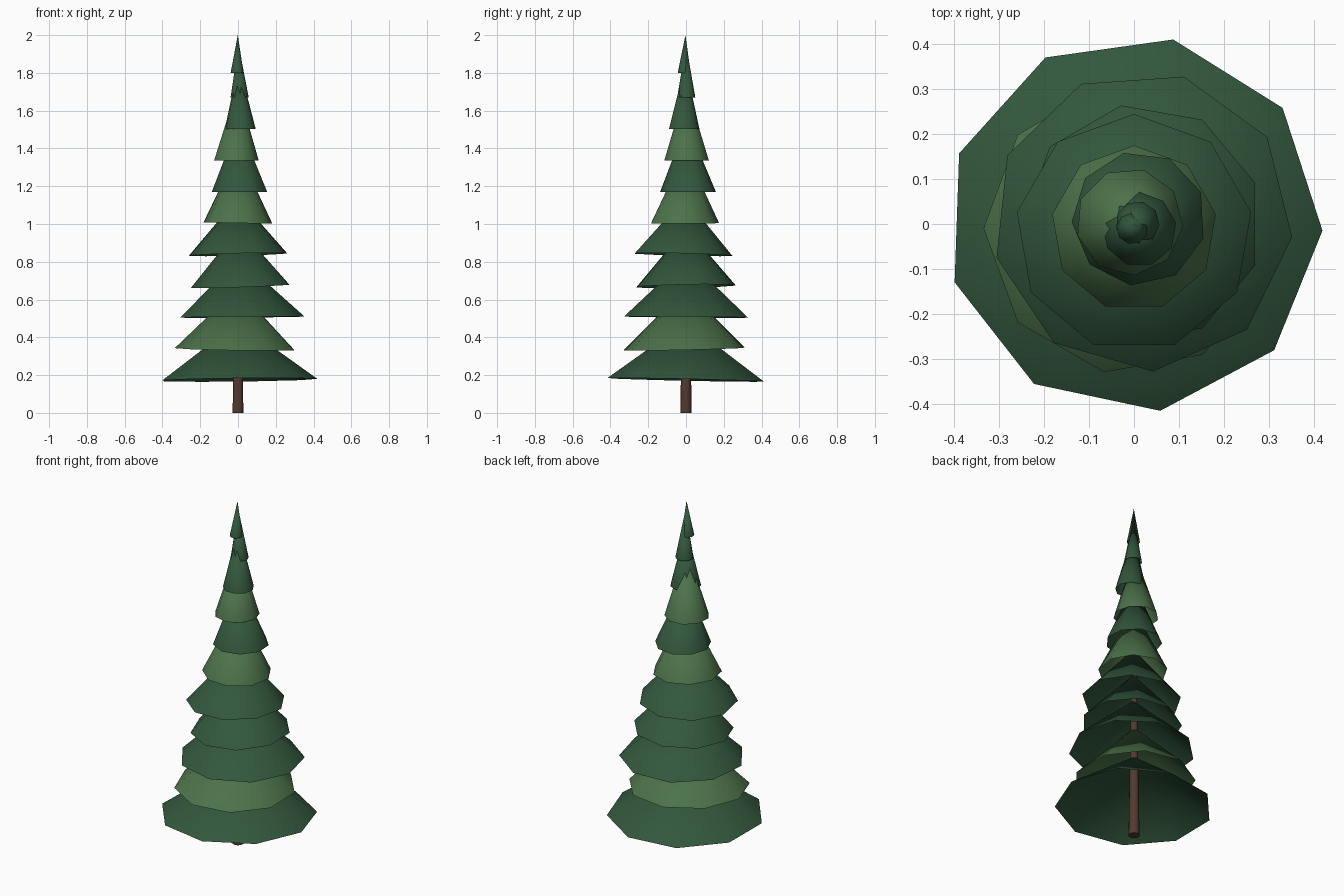
import bpy, bmesh
from math import sin, cos, radians

if "Cube" in bpy.data.objects:
    bpy.data.objects.remove(bpy.data.objects["Cube"])


def material(name, color):
    m = bpy.data.materials.new(name)
    m.diffuse_color = (*color, 1.0)
    m.use_nodes = True
    m.node_tree.nodes["Principled BSDF"].inputs["Base Color"].default_value = m.diffuse_color
    return m


DARK = material("dark green", (0.032, 0.095, 0.046))
LIGHT = material("light green", (0.072, 0.168, 0.068))
BROWN = material("bark brown", (0.085, 0.042, 0.028))


def add_object(name, bm, mat):
    mesh = bpy.data.meshes.new(name)
    bm.to_mesh(mesh)
    bm.free()
    mesh.materials.append(mat)
    mesh.polygons.foreach_set("use_smooth", [True] * len(mesh.polygons))
    obj = bpy.data.objects.new(name, mesh)
    bpy.context.collection.objects.link(obj)
    return obj


def add_tier(name, cx, cy, radius, phase, z, top, slope_x, slope_y, mat):
    """Open nine-sided cone with a slightly tilted rim and its tip near the axis."""
    bm = bmesh.new()
    tip = bm.verts.new((cx * 0.3, cy * 0.3, top))
    rim = []
    for i in range(9):
        a = radians(phase + 40 * i)
        x, y = cx + radius * cos(a), cy + radius * sin(a)
        rim.append(bm.verts.new((x, y, z + slope_x * x + slope_y * y)))
    for i in range(9):
        bm.faces.new((rim[i], rim[(i + 1) % 9], tip))
    add_object(name, bm, mat)


# Trunk: tapered pole running up inside the branches
bm = bmesh.new()
bmesh.ops.create_cone(bm, cap_ends=True, segments=10, radius1=0.03,
                      radius2=0.006, depth=1.6)
bmesh.ops.translate(bm, verts=bm.verts, vec=(0, 0, 0.8))
trunk = add_object("trunk", bm, BROWN)
for p in trunk.data.polygons:
    p.use_smooth = abs(p.normal.z) < 0.9

# Branch tiers: centre x, y, radius, phase, rim height, tip height, rim slopes
tiers = [
    (0.00, 0.00, 0.42, -2, 0.175, 0.48, 0.012, -0.022, DARK),
    (-0.01, -0.01, 0.325, 20, 0.338, 0.66, -0.015, 0.022, LIGHT),
    (0.019, 0.006, 0.335, -6, 0.507, 0.82, 0.008, -0.008, DARK),
    (0.018, 0.00, 0.268, 20, 0.670, 0.98, 0.035, 0.020, DARK),
    (0.00, -0.02, 0.265, 10, 0.838, 1.14, 0.025, -0.025, DARK),
    (0.00, -0.01, 0.185, 10, 1.005, 1.39, -0.02, 0.0, LIGHT),
    (0.011, 0.012, 0.15, -17, 1.170, 1.54, 0.0, 0.0, DARK),
    (-0.01, 0.005, 0.12, -5, 1.337, 1.73, 0.0, 0.0, LIGHT),
    (0.012, -0.012, 0.083, 10, 1.503, 1.85, 0.0, 0.0, DARK),
    (0.008, 0.002, 0.049, -5, 1.670, 1.95, 0.0, 0.0, DARK),
    (-0.004, -0.010, 0.035, 15, 1.800, 2.00, 0.0, 0.0, DARK),
]
for n, t in enumerate(tiers, 1):
    add_tier(f"branch_tier_{n}", *t)
